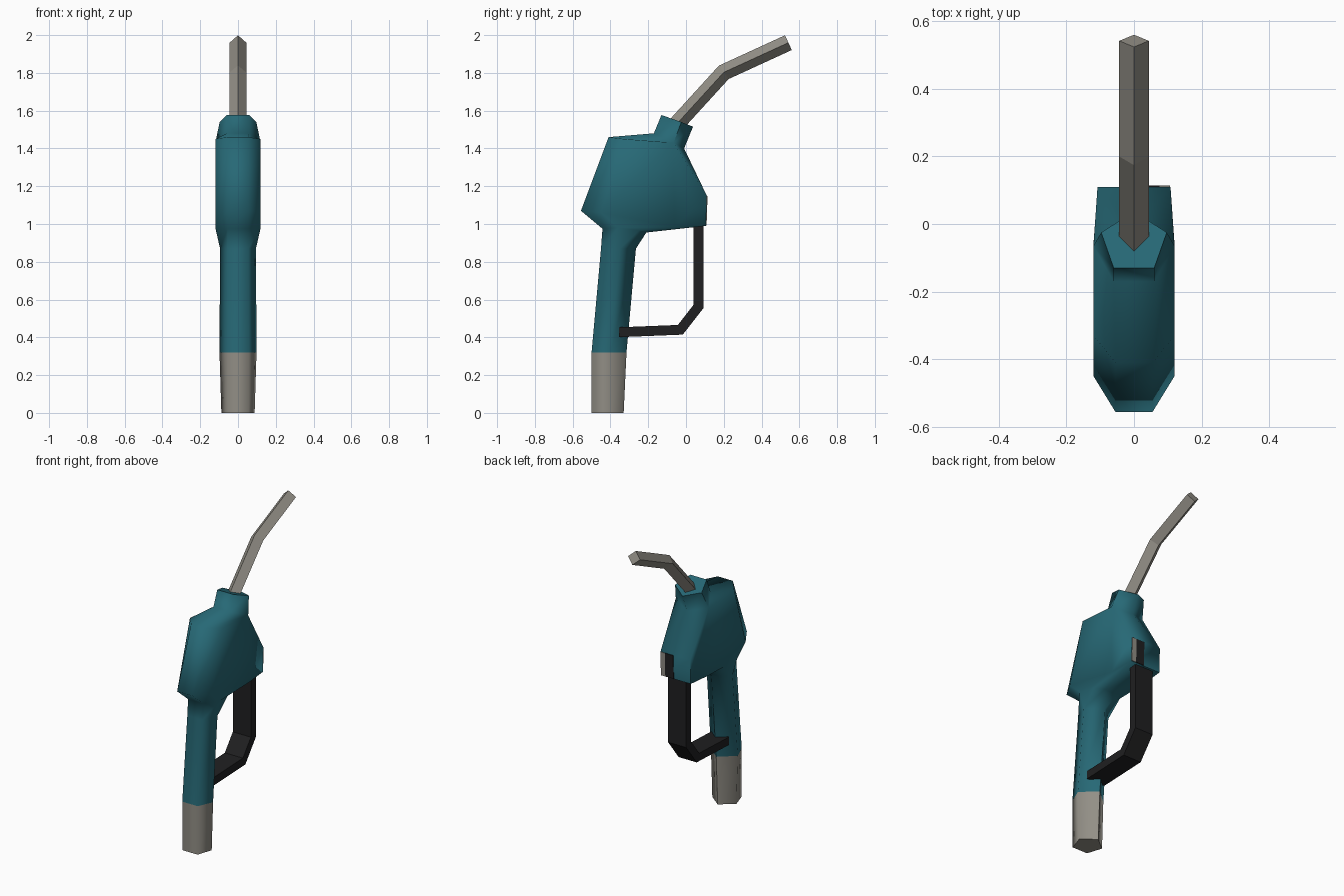
import bpy, bmesh, math
from mathutils import Vector

if "Cube" in bpy.data.objects:
    bpy.data.objects.remove(bpy.data.objects["Cube"])


def material(name, rgb):
    m = bpy.data.materials.new(name)
    m.diffuse_color = (*rgb, 1)
    m.use_nodes = True
    m.node_tree.nodes["Principled BSDF"].inputs["Base Color"].default_value = m.diffuse_color
    return m


TEAL = material("teal_rubber", (0.02, 0.14, 0.18))
METAL = material("warm_grey_metal", (0.29, 0.275, 0.24))
BLACK = material("black_plastic", (0.014, 0.014, 0.015))


def loft(name, rings, mat, smooth_angle=0):
    """Skin closed rings of points, cap both ends, weld doubled points."""
    bm = bmesh.new()
    loops = [[bm.verts.new(p) for p in ring] for ring in rings]
    n = len(loops[0])
    for a, b in zip(loops, loops[1:]):
        for i in range(n):
            j = (i + 1) % n
            bm.faces.new((a[i], a[j], b[j], b[i]))
    bm.faces.new(loops[0][::-1])
    bm.faces.new(loops[-1])
    bmesh.ops.remove_doubles(bm, verts=bm.verts, dist=0.0005)
    bmesh.ops.recalc_face_normals(bm, faces=bm.faces)
    for f in bm.faces:
        f.smooth = smooth_angle > 0
    for e in bm.edges:
        e.smooth = e.calc_face_angle(math.pi) < math.radians(smooth_angle)
    me = bpy.data.meshes.new(name)
    bm.to_mesh(me)
    bm.free()
    me.materials.append(mat)
    ob = bpy.data.objects.new(name, me)
    bpy.context.collection.objects.link(ob)
    return ob


def mirrored(half):
    """Full ring from its +x half, listed back to front."""
    return half + [(-x, y, z) for x, y, z in reversed(half)]


def sweep(name, path, section, mat):
    """Sweep a section (x, offset) along a y-z path with mitred bends."""
    pts = [Vector(p) for p in path]
    rings = []
    for i, p in enumerate(pts):
        d0 = (p - pts[max(i - 1, 0)]).normalized()
        d1 = (pts[min(i + 1, len(pts) - 1)] - p).normalized()
        t = (d0 + d1).normalized()
        nrm = Vector((-t.y, t.x))
        nrm /= max(nrm.dot(Vector((-t.y, t.x))), 0.1)
        mitre = 1 / max(t.dot(d1 if d1.length else d0), 0.5)
        rings.append([(x, *(p + nrm * o * mitre)) for x, o in section])
    return loft(name, rings, mat)


# metal hose fitting under the grip
loft("hose_fitting", [
    mirrored([(0.055, -0.50, 0.0), (0.088, -0.40, 0.0), (0, -0.33, 0.0)]),
    mirrored([(0.057, -0.50, 0.32), (0.098, -0.40, 0.32), (0, -0.315, 0.32)]),
], METAL, 75)

# grip, housing and collar as one skin: back, side back, side front, front
loft("grip_and_housing", [mirrored(r) for r in (
    [(0.057, -0.50, 0.32), (0.098, -0.40, 0.32), (0.098, -0.40, 0.32), (0, -0.315, 0.32)],
    [(0.055, -0.45, 0.87), (0.095, -0.35, 0.87), (0.095, -0.35, 0.87), (0, -0.265, 0.87)],
    [(0.055, -0.442, 0.975), (0.12, -0.36, 0.98), (0.10, -0.25, 0.965), (0.05, -0.21, 0.955)],
    [(0.055, -0.556, 1.07), (0.12, -0.45, 1.06), (0.12, -0.06, 0.985), (0.108, 0.105, 0.99)],
    [(0.055, -0.41, 1.46), (0.12, -0.33, 1.45), (0.12, -0.065, 1.43), (0.108, 0.11, 1.15)],
    [(0.06, -0.17, 1.48), (0.12, -0.065, 1.43), (0.12, -0.065, 1.43), (0, -0.01, 1.40)],
    [(0.06, -0.13, 1.577), (0.097, -0.025, 1.54), (0.097, -0.025, 1.54), (0, 0.037, 1.515)],
)], TEAL, 75)

# bent four-sided spout, edge upwards
sweep("spout", [(-0.08, 1.496), (0.20, 1.803), (0.542, 1.96)],
      [(0.044, 0), (0, 0.043), (-0.044, 0), (0, -0.043)], METAL)

# trigger guard loop
sweep("trigger_guard", [(0.066, 1.01), (0.066, 0.563), (-0.03, 0.44), (-0.355, 0.427)],
      [(0.066, 0.026), (-0.066, 0.026), (-0.066, -0.026), (0.066, -0.026)], BLACK)

# thin plates on the front of the housing
for name, x0, x1, mat in (("guard_front_plate", 0.015, 0.075, BLACK),
                          ("metal_front_plate", 0.075, 0.107, METAL)):
    loft(name, [[(x0, y, z), (x1, y, z), (x1, y + 0.008, z), (x0, y + 0.008, z)]
                for y, z in ((0.101, 0.992), (0.106, 1.148))], mat)
